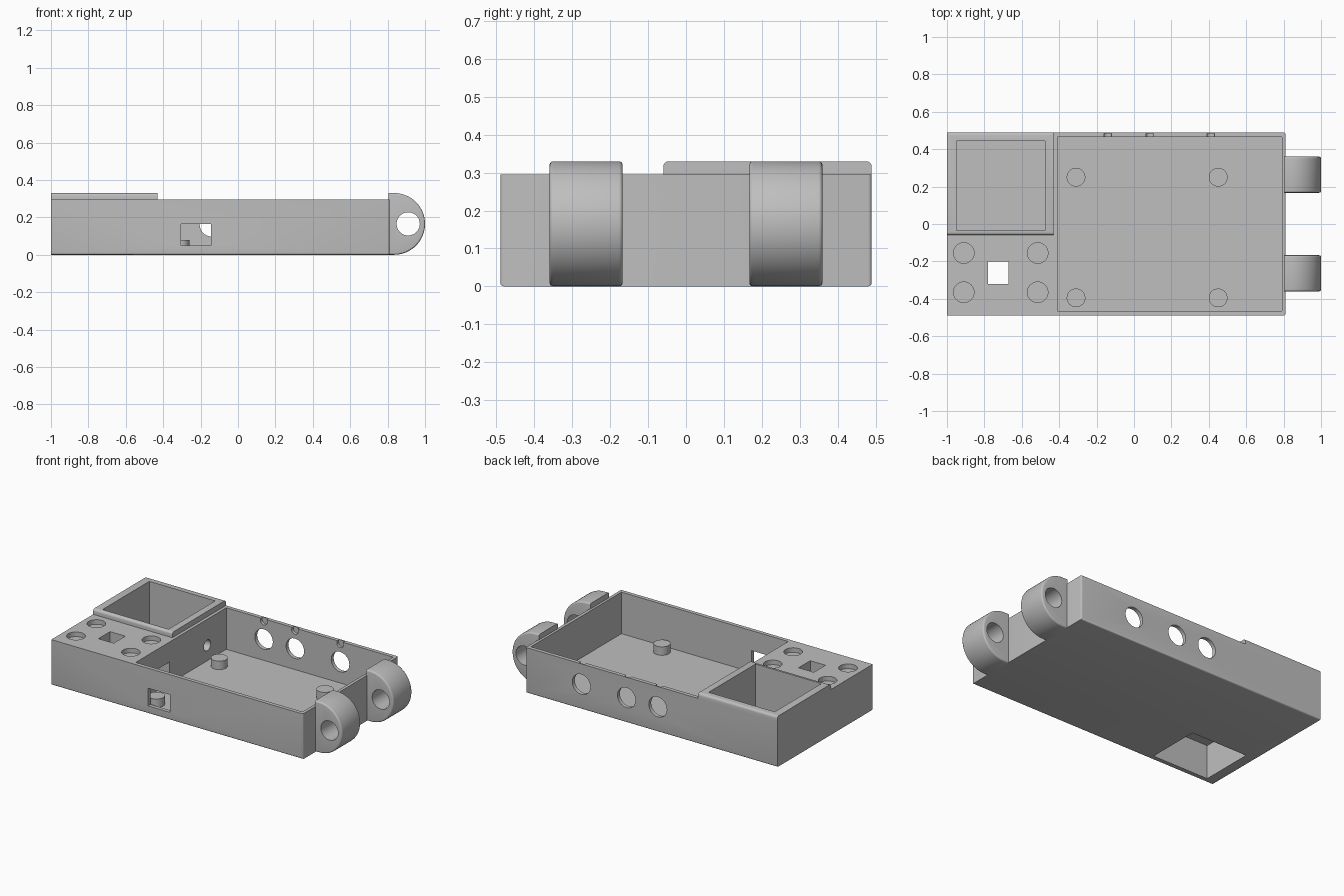
import bpy
import bmesh
import math
from mathutils import Matrix, Vector

if "Cube" in bpy.data.objects:
    bpy.data.objects.remove(bpy.data.objects["Cube"], do_unlink=True)

grey = bpy.data.materials.new("plain grey")
grey.use_nodes = True
grey.diffuse_color = (0.52, 0.52, 0.52, 1)
grey.node_tree.nodes["Principled BSDF"].inputs["Base Color"].default_value = (0.52, 0.52, 0.52, 1)


def finish(name, bm):
    bmesh.ops.recalc_face_normals(bm, faces=bm.faces)
    mesh = bpy.data.meshes.new(name)
    bm.to_mesh(mesh)
    bm.free()
    mesh.materials.append(grey)
    ob = bpy.data.objects.new(name, mesh)
    bpy.context.collection.objects.link(ob)
    return ob


def round_edges(bm, test, width):
    edges = [e for e in bm.edges
             if test((e.verts[0].co + e.verts[1].co) / 2,
                     (e.verts[1].co - e.verts[0].co).normalized())]
    bmesh.ops.bevel(bm, geom=edges, offset=width, segments=4, profile=0.5, affect='EDGES')


def box(name, x, y, z, test=None, width=0.01):
    bm = bmesh.new()
    bmesh.ops.create_cube(bm, size=1)
    for v in bm.verts:
        v.co = Vector([r[0] if c < 0 else r[1] for c, r in zip(v.co, (x, y, z))])
    if test:
        round_edges(bm, test, width)
    return finish(name, bm)


def cylinder(name, centre, radius, depth, axis='Z'):
    turn = {'Z': Matrix(), 'Y': Matrix.Rotation(math.pi / 2, 4, 'X'),
            'X': Matrix.Rotation(math.pi / 2, 4, 'Y')}[axis]
    bm = bmesh.new()
    bmesh.ops.create_cone(bm, cap_ends=True, segments=40, radius1=radius, radius2=radius,
                          depth=depth, matrix=Matrix.Translation(centre) @ turn)
    return finish(name, bm)


def cut(ob, cutter):
    cutter.hide_render = True
    mod = ob.modifiers.new("cut", 'BOOLEAN')
    mod.operation = 'DIFFERENCE'
    mod.solver = 'EXACT'
    mod.object = cutter
    bpy.context.view_layer.objects.active = ob
    bpy.ops.object.modifier_apply(modifier=mod.name)
    bpy.data.objects.remove(cutter, do_unlink=True)


# Main case with softened lower edges and end corners
TOP, HALF = 0.295, 0.49
case = box("case_body", (-1, 0.81), (-HALF, HALF), (0, TOP),
           lambda m, d: (abs(d.x) > 0.9 and m.z < 0.1) or (abs(d.z) > 0.9 and m.x > 0))

# Raised rim around the deep pocket
rim = box("pocket_rim", (-1, -0.43), (-0.06, HALF), (TOP, 0.33),
          lambda m, d: abs(d.x) > 0.9 and m.z > 0.32, 0.015)
for part in (case, rim):
    cut(part, box("pocket_cutter", (-0.95, -0.475), (-0.035, 0.445), (0.025, 0.5)))

# Open tray, and the bay that opens underneath
cut(case, box("tray_cutter", (-0.41, 0.79), (-0.465, 0.465), (0.025, 0.5)))
cut(case, box("bay_cutter", (-0.935, -0.53), (-0.455, -0.105), (-0.1, 0.22)))
cut(case, box("plate_slot_cutter", (-0.78, -0.67), (-0.32, -0.2), (0.1, 0.5)))

# Front window, and the openings through the divider
cut(case, box("window_cutter", (-0.305, -0.145), (-0.6, -0.44), (0.05, 0.165)))
cut(case, box("divider_slot_cutter", (-0.6, -0.38), (-0.29, -0.12), (0.05, 0.165)))
cut(case, cylinder("wire_hole_cutter", (-0.43, 0.27, 0.125), 0.035, 0.16, 'X'))

# Shallow round recesses in the top plate
for x in (-0.91, -0.515):
    for y in (-0.155, -0.365):
        cut(case, cylinder("recess_cutter", (x, y, TOP), 0.055, 0.06))

# Round ports in the back wall with small notches above them
for x in (-0.14, 0.085, 0.41):
    cut(case, cylinder("port_cutter", (x, 0.48, 0.162), 0.065, 0.1, 'Y'))
    cut(case, cylinder("notch_cutter", (x, 0.462, 0.28), 0.025, 0.044, 'Y'))

# Mounting posts on the tray floor
posts = [cylinder("mounting_post", (x, y, 0.05), 0.05, 0.06)
         for x in (-0.31, 0.45) for y in (0.25, -0.395)]


# Hinge lug: flat back, rounded outer end, softened sides
def lug(name, y0, y1):
    r = 0.165
    arc = [(1 - r + r * math.sin(a), r + r * math.cos(a))
           for a in [math.pi * i / 32 for i in range(33)]]
    outline = [(0.805, 0)] + [(0.805, 2 * r)] + arc
    bm = bmesh.new()
    face = bm.faces.new([bm.verts.new((x, y0, z)) for x, z in outline])
    ext = bmesh.ops.extrude_face_region(bm, geom=[face])
    bmesh.ops.translate(bm, vec=(0, y1 - y0, 0),
                        verts=[g for g in ext["geom"] if isinstance(g, bmesh.types.BMVert)])
    round_edges(bm, lambda m, d: abs(d.y) < 0.1 and m.x > 0.81, 0.01)
    ob = finish(name, bm)
    cut(ob, cylinder("pin_hole_cutter", (0.91, (y0 + y1) / 2, r), 0.062, 0.4, 'Y'))
    return ob


lugs = [lug("front_hinge_lug", -0.36, -0.167), lug("back_hinge_lug", 0.167, 0.36)]

# Smooth the rounded surfaces, keep hard edges crisp
bpy.ops.object.select_all(action='DESELECT')
for ob in [case, rim] + posts + lugs:
    ob.select_set(True)
bpy.context.view_layer.objects.active = case
bpy.ops.object.shade_smooth_by_angle(angle=math.radians(30))
